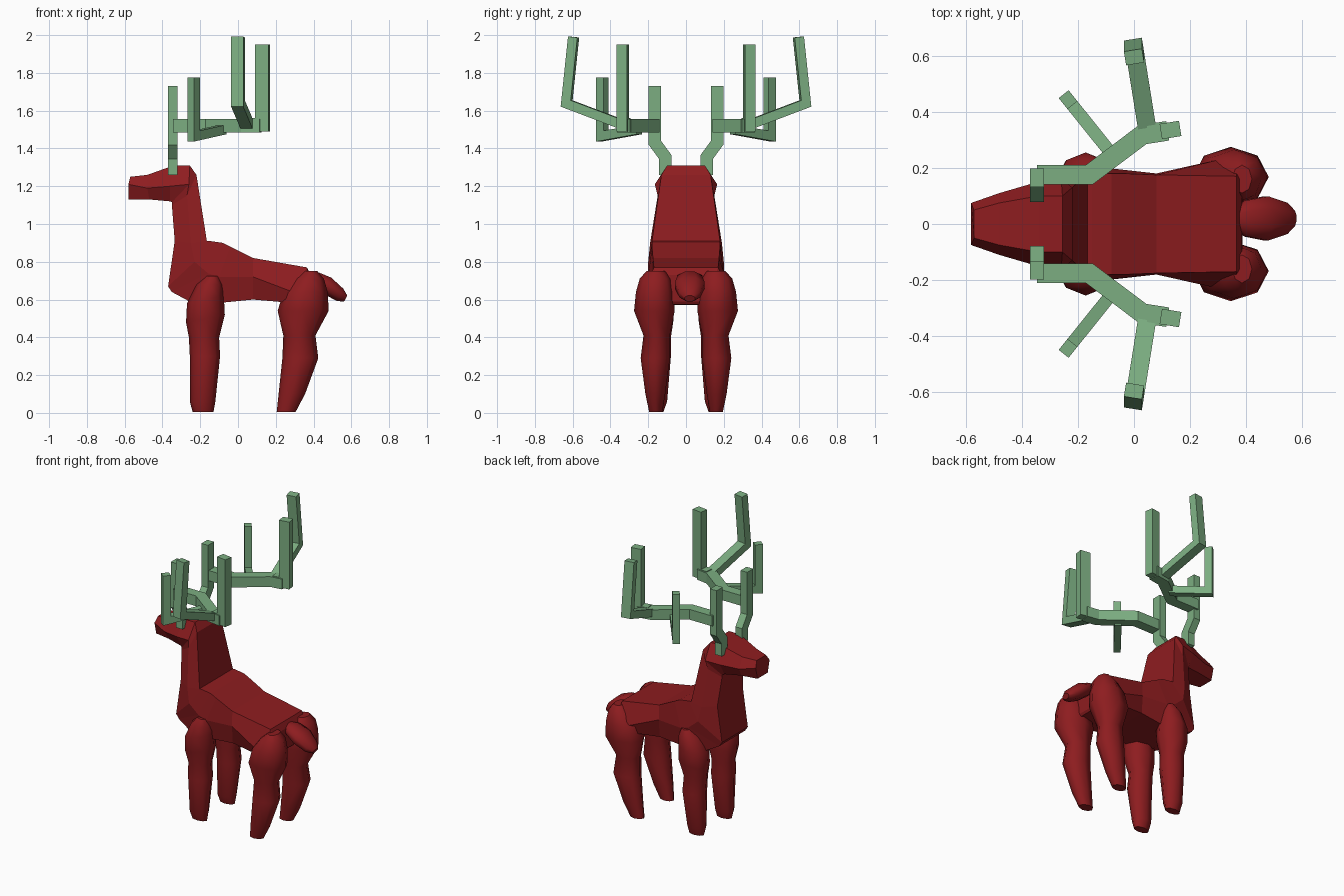
import bpy, bmesh, math
from mathutils import Vector

if "Cube" in bpy.data.objects:
    bpy.data.objects.remove(bpy.data.objects["Cube"])


def material(name, color):
    m = bpy.data.materials.new(name)
    m.diffuse_color = (*color, 1)
    m.use_nodes = True
    m.node_tree.nodes["Principled BSDF"].inputs["Base Color"].default_value = m.diffuse_color
    return m


RED = material("red", (0.27, 0.012, 0.014))
GREEN = material("green", (0.20, 0.42, 0.22))


def loft(name, rings, mat, smooth=False, mirror=False):
    """Skin a list of equal-length point rings and cap both ends."""
    bm = bmesh.new()
    vs = [[bm.verts.new(p) for p in r] for r in rings]
    n = len(vs[0])
    for a, b in zip(vs, vs[1:]):
        for i in range(n):
            j = (i + 1) % n
            bm.faces.new((a[i], a[j], b[j], b[i]))
    bm.faces.new(vs[0])
    bm.faces.new(vs[-1])
    bmesh.ops.recalc_face_normals(bm, faces=bm.faces)
    me = bpy.data.meshes.new(name)
    bm.to_mesh(me)
    bm.free()
    me.materials.append(mat)
    ob = bpy.data.objects.new(name, me)
    bpy.context.collection.objects.link(ob)
    for p in me.polygons:
        p.use_smooth = smooth and len(p.vertices) == 4
    if mirror:
        m = ob.modifiers.new("mirror", "MIRROR")
        m.use_axis = (False, True, False)
        m.use_mirror_merge = False
    return ob


def oval(x0, x1, y0, y1, z, tilt=0.0, n=8):
    """Horizontal oval ring inside the given bounds; tilt raises the back."""
    pts = []
    for i in range(n):
        a = 2 * math.pi * i / n
        c, s = math.cos(a), math.sin(a)
        pts.append(((x0 + x1) / 2 + c * (x1 - x0) / 2,
                    (y0 + y1) / 2 + s * (y1 - y0) / 2, z + tilt * c))
    return pts


def beam(name, pts, ref, w, h):
    """Mitred square bar along a planar path; ref is normal to its plane."""
    pts = [Vector(p) for p in pts]
    ref = Vector(ref).normalized()
    rings = []
    for i, p in enumerate(pts):
        t0 = (p - pts[max(i - 1, 0)]).normalized()
        t1 = (pts[min(i + 1, len(pts) - 1)] - p).normalized()
        t = (t0 + t1).normalized()
        side = ref.cross(t).normalized() * w / 2
        side /= max(t.dot(t1 if t1.length else t0), 0.5)
        up = ref * h / 2
        rings.append([p - side - up, p + side - up, p + side + up, p - side + up])
    return loft(name, rings, GREEN, mirror=True)


# Head, neck and body: six-sided sections (x, z, half width) top / middle / bottom
sections = [
    ((-.57, 1.25, .05), (-.58, 1.21, .075), (-.58, 1.13, .055)),
    ((-.48, 1.26, .075), (-.48, 1.19, .11), (-.47, 1.13, .075)),
    ((-.34, 1.31, .10), (-.36, 1.20, .145), (-.36, 1.12, .10)),
    ((-.255, 1.31, .10), (-.26, 1.21, .165), (-.35, 1.115, .11)),
    ((-.22, 1.26, .13), (-.27, 1.15, .15), (-.35, 1.10, .11)),
    ((-.165, .91, .18), (-.25, .90, .19), (-.335, .91, .14)),
    ((-.15, .91, .18), (-.23, .80, .20), (-.37, .67, .14)),
    ((-.08, .90, .18), (-.16, .74, .20), (-.35, .64, .14)),
    ((-.04, .88, .18), (-.10, .72, .20), (-.22, .57, .16)),
    ((.08, .82, .175), (.08, .72, .18), (.08, .60, .17)),
    ((.365, .77, .17), (.37, .61, .245), (.37, .575, .20)),
    ((.385, .73, .155), (.39, .63, .20), (.38, .59, .18)),
]
rings = []
for s in sections:
    half = [(x, w, z) for x, z, w in s]
    rings.append(half + [(x, -y, z) for x, y, z in reversed(half)])
loft("body", rings, RED)

# Front legs
loft("front_legs", [oval(*r) for r in (
    (-.24, -.13, .12, .18, .005), (-.255, -.12, .10, .20, .06),
    (-.255, -.095, .08, .23, .30), (-.26, -.10, .08, .22, .40),
    (-.275, -.07, .065, .25, .50, .02), (-.27, -.075, .065, .255, .60, .02),
    (-.22, -.08, .09, .245, .68), (-.17, -.10, .13, .22, .725))],
    RED, True, True)

# Back legs
loft("back_legs", [oval(*r) for r in (
    (.205, .305, .125, .195, .005), (.215, .355, .11, .215, .10),
    (.235, .425, .085, .24, .29), (.24, .41, .085, .225, .41),
    (.21, .48, .06, .275, .54), (.24, .475, .065, .265, .64),
    (.30, .455, .08, .245, .71), (.35, .42, .11, .21, .75))],
    RED, True, True)

# Tail: ovals stacked along a drooping line
tail = []
for x, z, ry, rz in ((.36, .73, .04, .02), (.40, .715, .07, .035), (.47, .675, .085, .045),
                     (.54, .625, .06, .035), (.57, .605, .03, .017)):
    ring = []
    for i in range(8):
        a = 2 * math.pi * (i + .5) / 8
        ring.append((x + math.sin(a) * rz * .55, .02 + math.cos(a) * ry, z + math.sin(a) * rz))
    tail.append(ring)
loft("tail", tail, RED, True)

# Antlers: stem, swept main beam and three pairs of upright tines
beam("antler_stem", [(-.345, .11, 1.26), (-.345, .11, 1.355),
                     (-.345, .165, 1.43), (-.345, .165, 1.73)], (1, 0, 0), .065, .05)
beam("antler_main_beam", [(-.345, .175, 1.52), (-.16, .175, 1.52),
                          (.03, .318, 1.52), (.12, .332, 1.52)], (0, 0, 1), .07, .07)
beam("antler_rear_tine", [(.05, .322, 1.525), (.13, .335, 1.525), (.13, .335, 1.95)],
     (-.16, 1, 0), .07, .055)
beam("antler_outer_tine", [(.05, .32, 1.52), (.0, .632, 1.638), (.0, .595, 1.99)],
     (1, .16, 0), .05, .065)
beam("antler_front_tine", [(-.08, .25, 1.50), (-.235, .443, 1.465), (-.235, .443, 1.775)],
     (.193, .155, 0), .05, .045)
